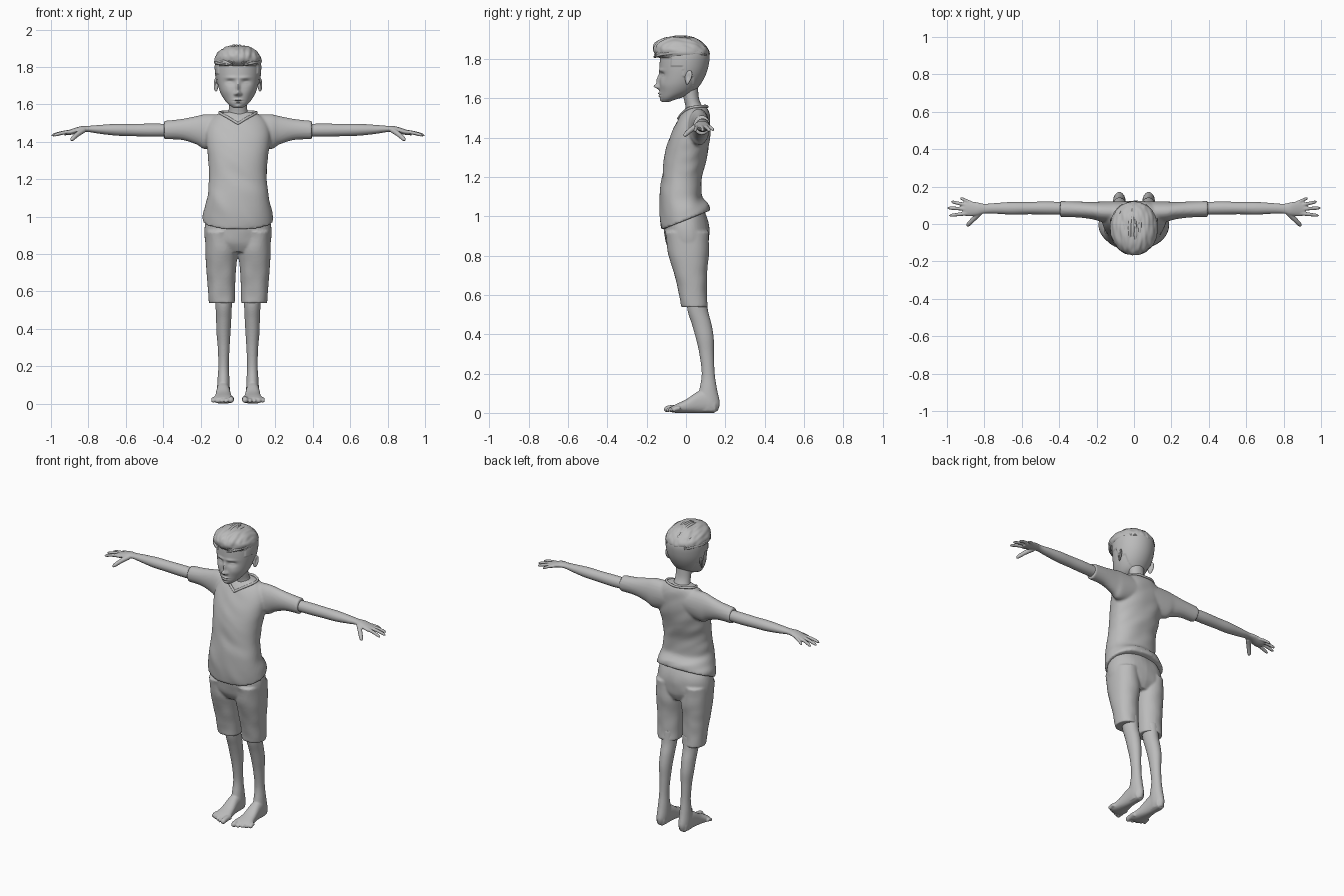
import bpy, bmesh, math, random
from mathutils import Vector, noise

random.seed(4)
old = bpy.data.objects.get("Cube")
if old:
    bpy.data.objects.remove(old, do_unlink=True)

clay = bpy.data.materials.new("clay_grey")
clay.use_nodes = True
clay.diffuse_color = (0.5, 0.5, 0.5, 1)
clay.node_tree.nodes["Principled BSDF"].inputs["Base Color"].default_value = clay.diffuse_color


def spline(rows, steps):
    """Smoothly interpolate a list of equally long rows of numbers."""
    out = []
    for i in range(len(rows) - 1):
        a, b = rows[max(i - 1, 0)], rows[i]
        c, d = rows[i + 1], rows[min(i + 2, len(rows) - 1)]
        for s in range(steps):
            t = s / steps
            out.append([q + t / 2 * (r - p + t * (2*p - 5*q + 4*r - w + t * (3*(q - r) + w - p)))
                        for p, q, r, w in zip(a, b, c, d)])
    return out + [list(rows[-1])]


def skin(bm, rings):
    """Bridge rings of points into a closed tube."""
    loops = [[bm.verts.new(p) for p in ring] for ring in rings]
    n = len(loops[0])
    for lower, upper in zip(loops, loops[1:]):
        for i in range(n):
            j = (i + 1) % n
            bm.faces.new((lower[i], lower[j], upper[j], upper[i]))
    bm.faces.new(loops[0][::-1])
    bm.faces.new(loops[-1])


def loft(bm, axis, rows, deform=None, n=40, steps=6, power=1.0, flip=1):
    """Rows hold a station on the axis, then low and high limits of the section."""
    k = "xyz".index(axis)
    rows = [(r[0], -r[1], *r[1:]) if len(r) == 4 else r for r in rows]
    rings = []
    for t, u0, u1, v0, v1 in spline(rows, steps):
        ring = []
        for i in range(n):
            a = math.tau * i / n
            c, s = math.cos(a), math.sin(a)
            c = math.copysign(abs(c) ** power, c)
            s = math.copysign(abs(s) ** power, s)
            p = [(u0 + u1 + c * (u1 - u0)) / 2, (v0 + v1 + s * (v1 - v0)) / 2]
            p.insert(k, t)
            p = Vector(p)
            if deform:
                p = deform(p)
            p.x *= flip
            ring.append(p)
        rings.append(ring)
    skin(bm, rings)


def digit(bm, start, end, r0, r1, bend=0.0):
    """A rounded finger or toe between two points."""
    start, end = Vector(start), Vector(end)
    way = end - start
    side = way.cross(Vector((0, 0, 1))).normalized()
    up = side.cross(way).normalized()
    rings = []
    for i in range(13):
        t = i / 12
        r = (r0 + (r1 - r0) * t) * math.sqrt(max(0.02, 1 - max(0, (t - 0.8) / 0.2) ** 2))
        mid = start + way * t + up * bend * math.sin(math.pi * t)
        rings.append([mid + (side * math.cos(a) + up * math.sin(a)) * r
                      for a in (math.tau * j / 12 for j in range(12))])
    skin(bm, rings)


def finish(bm, name, voxel=0, smooth=3, mirror=False):
    bmesh.ops.recalc_face_normals(bm, faces=bm.faces)
    mesh = bpy.data.meshes.new(name)
    bm.to_mesh(mesh)
    bm.free()
    mesh.materials.append(clay)
    ob = bpy.data.objects.new(name, mesh)
    bpy.context.collection.objects.link(ob)
    for o in bpy.context.selected_objects:
        o.select_set(False)
    ob.select_set(True)
    bpy.context.view_layer.objects.active = ob
    if voxel:
        mod = ob.modifiers.new("fuse", "REMESH")
        mod.mode, mod.voxel_size, mod.use_smooth_shade = "VOXEL", voxel, True
        mod = ob.modifiers.new("relax", "SMOOTH")
        mod.factor, mod.iterations = 0.5, smooth
    else:
        bpy.ops.object.shade_smooth_by_angle(angle=math.radians(50))
    if mirror:
        ob.modifiers.new("mirror", "MIRROR").use_clip = False
    return ob


def bump(x, z, cx, cz, sx, sz):
    return math.exp(-((x - cx) / sx) ** 2 - ((z - cz) / sz) ** 2)


# Head: skull with sculpted face and a raised short-hair area
FACE = [(0.024, 0, 1.66, 0.013, 0.012), (0.015, 0, 1.69, 0.010, 0.03),
        (0.009, 0.014, 1.655, 0.008, 0.008), (0.006, 0.035, 1.742, 0.03, 0.009),
        (-0.014, 0.042, 1.718, 0.022, 0.014), (0.008, 0.043, 1.714, 0.015, 0.008),
        (-0.004, 0.043, 1.712, 0.015, 0.002), (0.009, 0, 1.624, 0.020, 0.005),
        (0.009, 0, 1.611, 0.016, 0.005), (-0.003, 0, 1.618, 0.024, 0.003),
        (0.007, 0, 1.59, 0.018, 0.01), (0.004, 0.055, 1.67, 0.025, 0.025)]


def sculpt_face(p):
    if p.y < -0.03:
        p.y -= sum(f[0] * bump(abs(p.x), p.z, *f[1:]) for f in FACE)
    limits = ((-0.2, 1.81), (-0.075, 1.765), (-0.015, 1.71), (0.035, 1.635))
    if any(p.y > y and p.z > z for y, z in limits):
        p += Vector((p.x, p.y + 0.01, 0)) * 0.045
    return p


bm = bmesh.new()
loft(bm, "z", [(1.58, 0.022, -0.118, -0.085), (1.60, 0.05, -0.13, -0.03),
               (1.63, 0.076, -0.134, 0.035), (1.67, 0.097, -0.135, 0.07),
               (1.72, 0.111, -0.134, 0.096), (1.77, 0.118, -0.134, 0.11),
               (1.82, 0.118, -0.13, 0.114), (1.86, 0.106, -0.115, 0.1),
               (1.89, 0.07, -0.08, 0.07)], sculpt_face, n=144, steps=11)
loft(bm, "z", [(1.52, 0.075, 0, 0.1), (1.555, 0.053, -0.002, 0.084),
               (1.60, 0.048, -0.012, 0.066), (1.67, 0.05, -0.03, 0.06)])
finish(bm, "head")

# Ears with a hollow inside the rim
bm = bmesh.new()
bmesh.ops.create_uvsphere(bm, u_segments=28, v_segments=20, radius=1)
for v in bm.verts:
    x, y, z = v.co
    hollow = 0.8 * bump(y, z, 0, 0.1, 0.5, 0.55) if x > 0 else 0
    v.co = (0.118 + 0.011 * (x - hollow) + 0.007 * y,
            0.012 + 0.021 * y * (0.8 + 0.25 * z) + 0.006 * z, 1.705 + 0.036 * z)
finish(bm, "ears", mirror=True)


# Hair: swept top volume with tapered locks
def tousle(p):
    d = noise.noise(Vector((p.x * 60, p.y * 14, p.z * 30)))
    return p + (p - Vector((0, -0.02, 1.8))) * 0.04 * d


bm = bmesh.new()
loft(bm, "z", [(1.805, 0.117, -0.135, 0.112), (1.83, 0.127, -0.16, 0.121),
               (1.86, 0.12, -0.166, 0.108), (1.89, 0.094, -0.145, 0.075),
               (1.908, 0.06, -0.11, 0.04), (1.914, 0.02, -0.06, -0.01)],
     tousle, n=96, steps=8)
finish(bm, "hair_top")

locks = bpy.data.curves.new("hair_locks", "CURVE")
locks.dimensions, locks.bevel_depth, locks.bevel_resolution = "3D", 0.009, 1
for i in range(70):
    a = math.radians(random.uniform(-78, 78))
    start, end = random.uniform(-62, 5), random.uniform(40, 76)
    grow = random.uniform(0.94, 1.01)
    drift = random.uniform(-0.2, 0.2)
    sp = locks.splines.new("POLY")
    sp.points.add(8)
    for j, pt in enumerate(sp.points):
        t = j / 8
        phi = math.radians(start + (end - start) * t)
        b = a + drift * t
        pt.co = (0.122 * grow * math.sin(b) * math.cos(phi), -0.02 - 0.146 * grow * math.sin(phi),
                 1.8 + 0.112 * grow * math.cos(b) * math.cos(phi), 1)
        pt.radius = 0.15 + math.sin(math.pi * (0.1 + 0.85 * t))
    sp.use_smooth = True
locks.materials.append(clay)
bpy.context.collection.objects.link(bpy.data.objects.new("hair_locks", locks))


# Shirt: torso and sleeves fused, hem rising to the back, soft folds
def drape(p):
    w = min(1, max(0, (1.12 - p.z) / 0.12))
    fold = noise.noise(Vector((p.x * 7, p.y * 7, p.z * 16 + p.x * 9)))
    p.y += 0.006 * fold
    p.x *= 1 + 0.03 * fold
    p.z += 0.4 * p.y * w
    return p


bm = bmesh.new()
loft(bm, "z", [(0.98, 0.188, -0.125, 0.123), (1.03, 0.183, -0.132, 0.112),
               (1.10, 0.166, -0.136, 0.08), (1.20, 0.155, -0.122, 0.082),
               (1.30, 0.158, -0.11, 0.105), (1.38, 0.168, -0.09, 0.12),
               (1.45, 0.172, -0.06, 0.125), (1.51, 0.15, -0.03, 0.12),
               (1.55, 0.105, 0, 0.108), (1.56, 0.06, 0.01, 0.095)], drape, n=64, power=0.9)
for side in (1, -1):
    loft(bm, "x", [(0.05, 0.005, 0.12, 1.38, 1.545), (0.17, 0.012, 0.12, 1.36, 1.547),
                   (0.22, 0.025, 0.118, 1.385, 1.538), (0.30, 0.035, 0.12, 1.41, 1.522),
                   (0.395, 0.038, 0.123, 1.413, 1.512)], flip=side)
finish(bm, "shirt", 0.008, 2)

# Collar
collar = bpy.data.curves.new("collar", "CURVE")
collar.dimensions, collar.bevel_depth = "3D", 0.007
half = [(0.045, -0.018, 1.525), (0.09, 0.02, 1.55), (0.095, 0.065, 1.558), (0.05, 0.1, 1.56)]
path = [(0, -0.038, 1.497)] + half + [(0, 0.107, 1.557)] + [(-x, y, z) for x, y, z in half[::-1]]
sp = collar.splines.new("POLY")
path = spline(path + path[:1], 5)[:-1]
sp.points.add(len(path) - 1)
for pt, p in zip(sp.points, path):
    pt.co = (*p, 1)
sp.use_cyclic_u = True
collar.materials.append(clay)
bpy.context.collection.objects.link(bpy.data.objects.new("collar", collar))


# Shorts: hips and two trouser legs fused
def crease(p):
    p.y += 0.005 * noise.noise(Vector((p.x * 14, p.y * 9, p.z * 13)))
    return p


bm = bmesh.new()
loft(bm, "z", [(1.04, 0.155, -0.1, 0.085), (0.98, 0.172, -0.11, 0.112),
               (0.92, 0.18, -0.112, 0.12), (0.86, 0.174, -0.1, 0.115),
               (0.81, 0.15, -0.07, 0.09)], crease, power=0.9)
for side in (1, -1):
    loft(bm, "z", [(0.92, 0.01, 0.175, -0.108, 0.115), (0.80, 0.004, 0.174, -0.088, 0.115),
                   (0.70, 0.012, 0.168, -0.06, 0.106), (0.60, 0.016, 0.16, -0.036, 0.106),
                   (0.538, 0.016, 0.156, -0.026, 0.11)], crease, power=0.9, flip=side)
finish(bm, "shorts", 0.007, 2)

# Arms with hands
bm = bmesh.new()
loft(bm, "x", [(0.30, 0.05, 0.112, 1.43, 1.495), (0.45, 0.05, 0.12, 1.427, 1.497),
               (0.56, 0.052, 0.118, 1.43, 1.496), (0.65, 0.05, 0.118, 1.433, 1.496),
               (0.74, 0.055, 0.112, 1.443, 1.49), (0.80, 0.056, 0.108, 1.452, 1.485),
               (0.84, 0.046, 0.116, 1.45, 1.483), (0.89, 0.042, 0.122, 1.438, 1.468),
               (0.915, 0.048, 0.115, 1.437, 1.46)])
for start, end, r in (((0.87, 0.112, 1.457), (0.93, 0.14, 1.436), 0.010),
                      ((0.89, 0.1, 1.454), (0.98, 0.12, 1.433), 0.011),
                      ((0.89, 0.08, 1.455), (1.0, 0.086, 1.432), 0.011),
                      ((0.89, 0.057, 1.454), (0.99, 0.045, 1.432), 0.011),
                      ((0.825, 0.06, 1.462), (0.895, -0.012, 1.406), 0.015)):
    digit(bm, start, end, r, r * 0.75, 0.004)
finish(bm, "arms", 0.004, 2, True)

# Legs with feet
bm = bmesh.new()
loft(bm, "z", [(0.60, 0.03, 0.125, 0, 0.105), (0.52, 0.033, 0.12, 0.008, 0.112),
               (0.45, 0.036, 0.117, 0.03, 0.13), (0.38, 0.04, 0.115, 0.05, 0.141),
               (0.30, 0.045, 0.108, 0.068, 0.142), (0.20, 0.049, 0.105, 0.08, 0.146),
               (0.12, 0.045, 0.11, 0.068, 0.158), (0.05, 0.044, 0.113, 0.05, 0.172),
               (0.01, 0.052, 0.107, 0.06, 0.162)])
loft(bm, "y", [(0.15, 0.05, 0.108, 0, 0.07), (0.11, 0.045, 0.113, 0, 0.115),
               (0.06, 0.042, 0.116, 0, 0.108), (0, 0.034, 0.123, 0, 0.068),
               (-0.05, 0.024, 0.133, 0, 0.045), (-0.075, 0.03, 0.122, 0.004, 0.032)], power=0.85)
for i in range(5):
    x = 0.038 + 0.022 * i + (0.004 if i else 0)
    r = 0.011 if i else 0.016
    digit(bm, (x, -0.03, 0.024), (x + 0.001 * i, -0.113 + 0.011 * i, r), r * 1.1, r, 0.004)
finish(bm, "legs", 0.005, 2, True)
